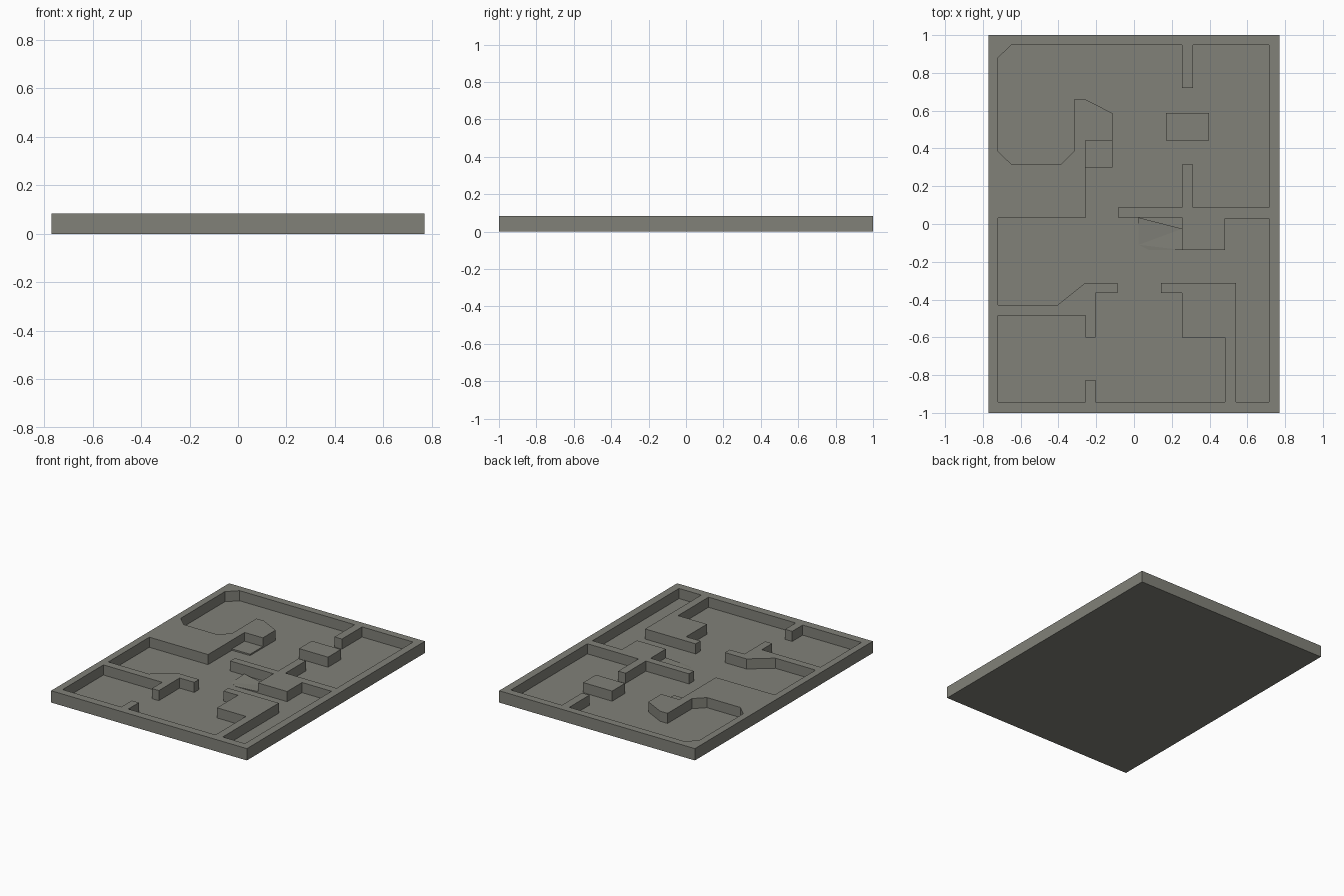
import bpy, bmesh

if "Cube" in bpy.data.objects:
    bpy.data.objects.remove(bpy.data.objects["Cube"])

FLOOR, TOP = 0.012, 0.084
HX, HY = 0.77, 1.0

grey = bpy.data.materials.new("warm_grey")
grey.diffuse_color = (0.22, 0.22, 0.19, 1)
grey.use_nodes = True
grey.node_tree.nodes["Principled BSDF"].inputs["Base Color"].default_value = grey.diffuse_color


def prism(name, loops, z0, z1):
    """Flat outline (later loops are holes) extruded from z0 to z1."""
    cu = bpy.data.curves.new(name + "_profile", 'CURVE')
    cu.dimensions = '2D'
    cu.fill_mode = 'BOTH'
    cu.extrude = (z1 - z0) / 2
    for pts in loops:
        sp = cu.splines.new('POLY')
        sp.points.add(len(pts) - 1)
        for p, (x, y) in zip(sp.points, pts):
            p.co = (x, y, 0, 1)
        sp.use_cyclic_u = True
    tmp = bpy.data.objects.new(name + "_profile", cu)
    bpy.context.collection.objects.link(tmp)
    dg = bpy.context.evaluated_depsgraph_get()
    me = bpy.data.meshes.new_from_object(tmp.evaluated_get(dg))
    bpy.data.objects.remove(tmp)
    bm = bmesh.new()
    bm.from_mesh(me)
    bmesh.ops.remove_doubles(bm, verts=bm.verts, dist=1e-5)
    bmesh.ops.recalc_face_normals(bm, faces=bm.faces)
    bmesh.ops.translate(bm, verts=bm.verts, vec=(0, 0, (z0 + z1) / 2))
    for f in bm.faces:
        f.smooth = False
    bm.to_mesh(me)
    bm.free()
    me.materials.clear()
    me.materials.append(grey)
    ob = bpy.data.objects.new(name, me)
    bpy.context.collection.objects.link(ob)
    return ob


def rect(x0, x1, y0, y1):
    return [(x0, y0), (x1, y0), (x1, y1), (x0, y1)]


# Outline of the open floor, room by room
north_rooms = [(-0.72, 0.385), (-0.72, 0.88), (-0.65, 0.947), (0.255, 0.947),
               (0.255, 0.72), (0.313, 0.72), (0.313, 0.947), (0.715, 0.947),
               (0.715, 0.087), (0.313, 0.087), (0.313, 0.315), (0.255, 0.315),
               (0.255, 0.087), (-0.085, 0.087), (-0.085, 0.034)]
east_rooms = [(0.255, 0.034), (0.255, -0.138), (0.483, -0.138), (0.483, 0.03),
              (0.715, 0.03), (0.715, -0.943), (0.54, -0.943), (0.54, -0.312),
              (0.142, -0.312), (0.142, -0.366), (0.255, -0.366),
              (0.255, -0.6), (0.483, -0.6), (0.483, -0.943)]
south_room = [(-0.203, -0.943), (-0.203, -0.825), (-0.258, -0.825),
              (-0.258, -0.943), (-0.72, -0.943), (-0.72, -0.484),
              (-0.258, -0.484), (-0.258, -0.6), (-0.203, -0.6),
              (-0.203, -0.366), (-0.088, -0.366), (-0.088, -0.312)]
west_room = [(-0.258, -0.312), (-0.403, -0.428), (-0.72, -0.428),
             (-0.72, 0.032), (-0.258, 0.032), (-0.258, 0.443),
             (-0.115, 0.443), (-0.115, 0.587), (-0.258, 0.66),
             (-0.317, 0.66), (-0.317, 0.385), (-0.387, 0.317), (-0.65, 0.317)]

prism("base_slab", [rect(-HX, HX, -HY, HY)], 0, FLOOR)
prism("walls", [rect(-HX, HX, -HY, HY),
                north_rooms + east_rooms + south_room + west_room], FLOOR, TOP)
prism("island_block", [rect(0.17, 0.398, 0.443, 0.587)], FLOOR, TOP)

# Low steps on the floor
prism("west_step", [rect(-0.258, -0.115, 0.3, 0.443)], FLOOR, 0.022)
ramp = prism("ramp_step", [[(0.025, 0.034), (0.255, -0.025), (0.255, -0.138),
                            (0.08, -0.138), (0.025, -0.11)]], FLOOR, 0.022)
# Ramp corner drops to the floor
for v in ramp.data.vertices:
    if v.co.z > 0.02 and v.co.x < 0.1 and v.co.y < -0.1:
        v.co.z = FLOOR + 0.001
